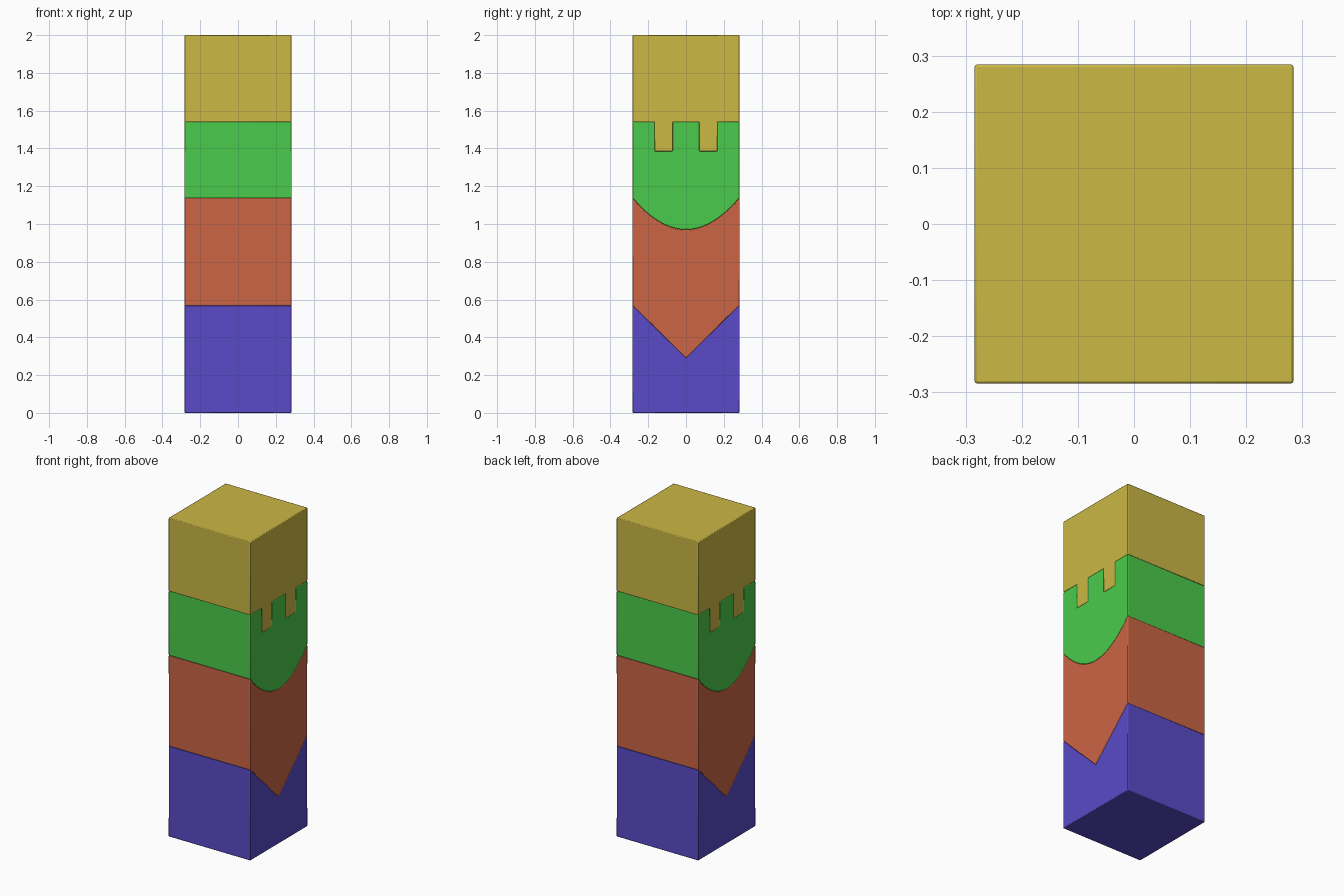
import bpy, bmesh

if "Cube" in bpy.data.objects:
    bpy.data.objects.remove(bpy.data.objects["Cube"])

H = 0.284                      # half width of the square column
Z_V, Z_VTIP = 0.57, 0.29       # V joint
Z_C, Z_CLOW = 1.14, 0.97       # curved joint
Z_N, Z_NLOW = 1.54, 1.385      # notched joint
TOP = 2.0


def block(name, lower, upper, color):
    """Extrude the y-z outline between two joint lines (left to right) along x."""
    bm = bmesh.new()
    outline = lower + upper[::-1]
    face = bm.faces.new([bm.verts.new((-H, y, z)) for y, z in outline])
    ext = bmesh.ops.extrude_face_region(bm, geom=[face])
    moved = [v for v in ext["geom"] if isinstance(v, bmesh.types.BMVert)]
    bmesh.ops.translate(bm, verts=moved, vec=(2 * H, 0, 0))
    bmesh.ops.recalc_face_normals(bm, faces=bm.faces)
    mesh = bpy.data.meshes.new(name)
    bm.to_mesh(mesh)
    bm.free()
    obj = bpy.data.objects.new(name, mesh)
    bpy.context.collection.objects.link(obj)
    mat = bpy.data.materials.new(name + "_paint")
    mat.diffuse_color = (*color, 1)
    mat.use_nodes = True
    mat.node_tree.nodes["Principled BSDF"].inputs["Base Color"].default_value = mat.diffuse_color
    mesh.materials.append(mat)
    # Softly rounded edges
    bevel = obj.modifiers.new("soft_edges", "BEVEL")
    bevel.width = 0.004
    bevel.segments = 2
    bevel.limit_method = "ANGLE"
    bpy.ops.object.select_all(action="DESELECT")
    obj.select_set(True)
    bpy.context.view_layer.objects.active = obj
    bpy.ops.object.shade_smooth_by_angle()


# Joint lines from y = -H to y = H
base = [(-H, 0), (H, 0)]
vee = [(-H, Z_V), (0, Z_VTIP), (H, Z_V)]
N = 24
curve = [(H * t, Z_CLOW + (Z_C - Z_CLOW) * t * t)
         for t in (2 * i / N - 1 for i in range(N + 1))]
half = [(0.07, Z_N), (0.07, Z_NLOW), (0.167, Z_NLOW), (0.167, Z_N), (H, Z_N)]
notches = [(-y, z) for y, z in reversed(half)] + half
top = [(-H, TOP), (H, TOP)]

# Four interlocking blocks
block("bottom_block", base, vee, (0.10, 0.07, 0.58))
block("lower_middle_block", vee, curve, (0.60, 0.13, 0.06))
block("upper_middle_block", curve, notches, (0.07, 0.60, 0.07))
block("top_block", notches, top, (0.60, 0.48, 0.06))
